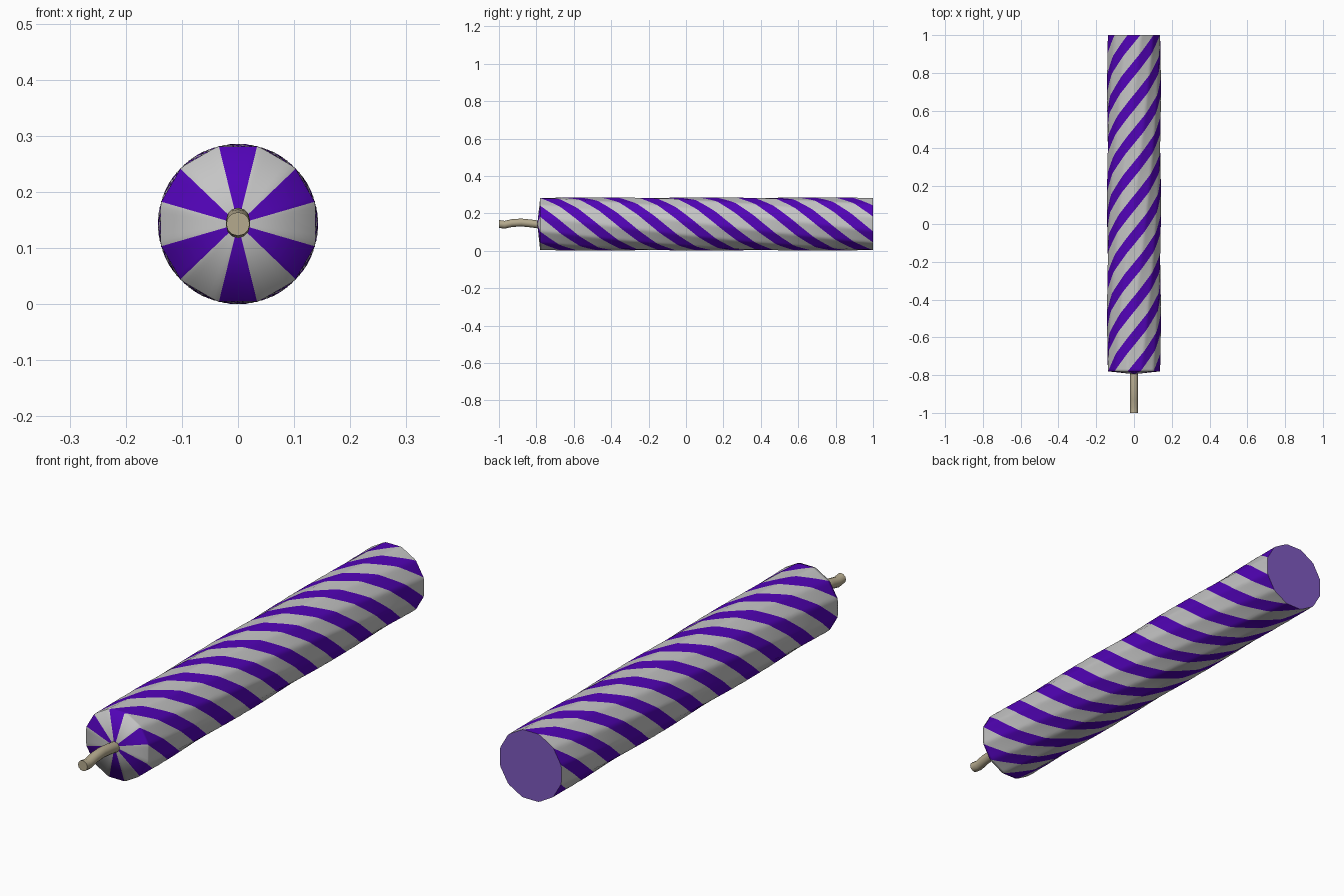
import bpy, bmesh, math

if "Cube" in bpy.data.objects:
    bpy.data.objects.remove(bpy.data.objects["Cube"])

def material(name, rgb):
    m = bpy.data.materials.new(name)
    m.diffuse_color = (*rgb, 1)
    m.use_nodes = True
    m.node_tree.nodes["Principled BSDF"].inputs["Base Color"].default_value = m.diffuse_color
    return m

purple = material("purple stripe", (0.085, 0.001, 0.48))
grey = material("pale grey stripe", (0.56, 0.56, 0.56))
dull = material("dull purple base", (0.21, 0.10, 0.52))
tan = material("tan wick", (0.46, 0.40, 0.27))

SIDES, R, ZC = 12, 0.143, 0.143
Y0, Y1, TIP = -0.78, 1.0, -0.795
STRIPES = 6
PERIODS = 10                      # stripe repeats along the length
PURPLE_SHARE = 0.46               # part of each repeat that is purple
TWIST = PERIODS * 2 * math.pi / STRIPES
PRISM_TWIST = math.radians(90)    # slow twist of the twelve sides themselves
RINGS, SUB = 150, 8               # SUB columns per half repeat

def on_prism(a, t):
    """Point of the slowly twisting twelve-sided prism at angle a, length fraction t."""
    step = 2 * math.pi / SIDES
    off = (a + PRISM_TWIST * t + step / 2) % step - step / 2
    r = R * math.cos(step / 2) / math.cos(off)
    return (r * math.cos(a), Y0 + (Y1 - Y0) * t, ZC + r * math.sin(a))

def to_object(bm, name, mats):
    bmesh.ops.recalc_face_normals(bm, faces=bm.faces)
    mesh = bpy.data.meshes.new(name)
    bm.to_mesh(mesh)
    bm.free()
    for m in mats:
        mesh.materials.append(m)
    ob = bpy.data.objects.new(name, mesh)
    bpy.context.collection.objects.link(ob)

# Column angles: purple columns then grey columns, repeated around
angles, colours = [], []
period = 2 * math.pi / STRIPES
for s in range(STRIPES):
    start = math.pi / 2 + s * period - period * PURPLE_SHARE / 2
    for c, (lo, hi) in enumerate(((0, PURPLE_SHARE), (PURPLE_SHARE, 1))):
        for k in range(SUB):
            angles.append(start + period * (lo + (hi - lo) * k / SUB))
            colours.append(c)
N = len(angles)

# Candle body: columns wind round the prism
bm = bmesh.new()
rings = []
for j in range(RINGS + 1):
    t = j / RINGS
    rings.append([bm.verts.new(on_prism(a - TWIST * t, t)) for a in angles])
tip = bm.verts.new((0, TIP, ZC))
for i in range(N):
    k = (i + 1) % N
    nose = bm.faces.new((tip, rings[0][i], rings[0][k]))
    nose.material_index = colours[i]
    nose.smooth = True
    for a, b in zip(rings, rings[1:]):
        f = bm.faces.new((a[i], b[i], b[k], a[k]))
        f.material_index = colours[i]
        f.smooth = True
# flat plain base
base = bm.faces.new(rings[-1])
base.material_index = 2
for e in base.edges:
    e.smooth = False
to_object(bm, "candle_body", (purple, grey, dull))

# Wick: a gently waving round tube
path = [(-1.0, 0.143), (-0.97, 0.139), (-0.93, 0.148), (-0.88, 0.151),
        (-0.83, 0.146), (-0.78, 0.139)]
bm = bmesh.new()
N, r = 12, 0.021
loops = []
for y, z in path:
    loops.append([bm.verts.new((r * math.cos(2 * math.pi * i / N), y,
                                z + r * math.sin(2 * math.pi * i / N))) for i in range(N)])
for a, b in zip(loops, loops[1:]):
    for i in range(N):
        k = (i + 1) % N
        bm.faces.new((a[i], b[i], b[k], a[k])).smooth = True
for loop in (loops[0], loops[-1]):
    for e in bm.faces.new(loop).edges:
        e.smooth = False
to_object(bm, "wick", (tan,))
